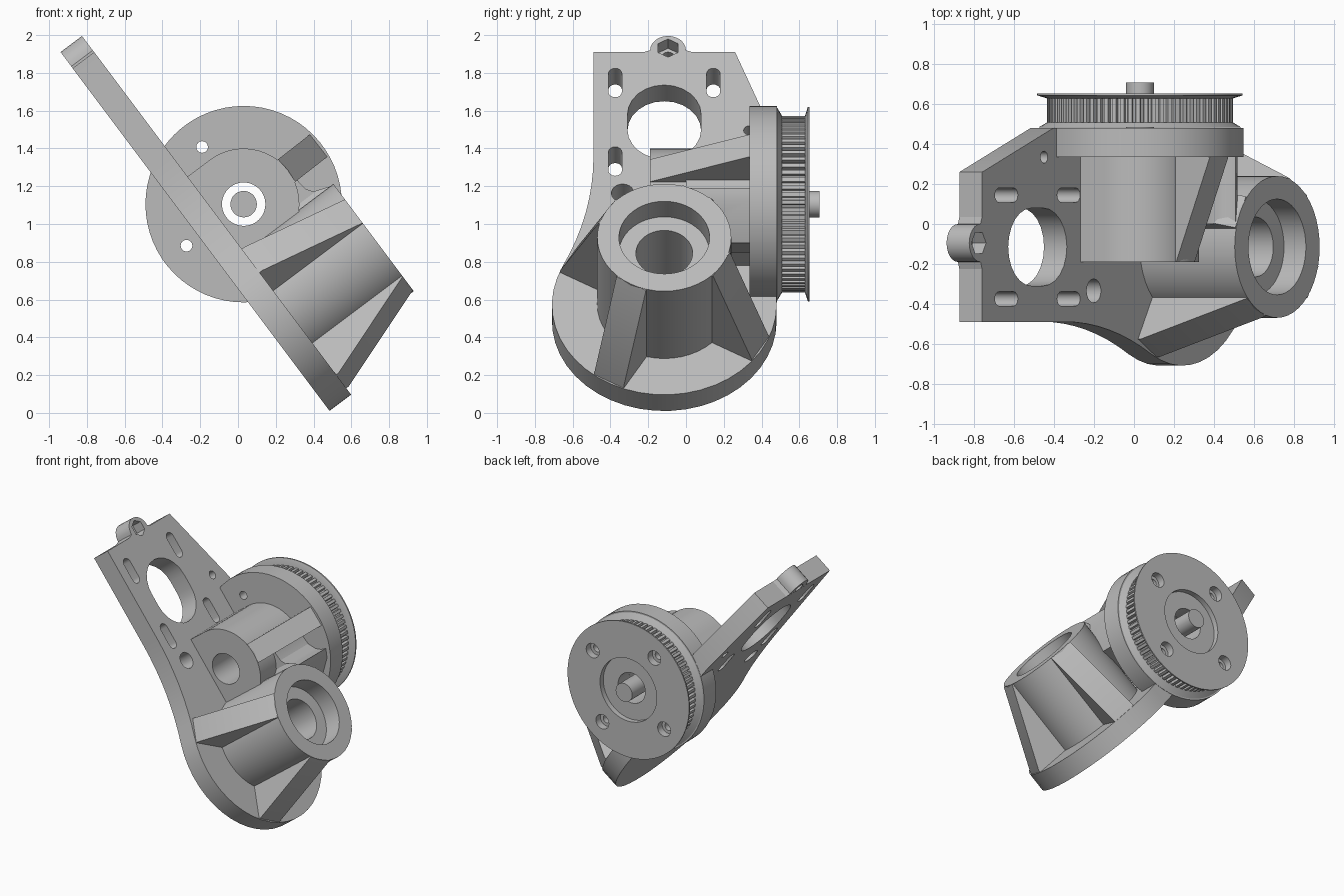
import bpy, bmesh
from math import sin, cos, pi, radians, atan2, hypot
from mathutils import Matrix, Vector

if "Cube" in bpy.data.objects:
    bpy.data.objects.remove(bpy.data.objects["Cube"])

grey = bpy.data.materials.new("grey")
grey.diffuse_color = (0.5, 0.5, 0.5, 1)
grey.use_nodes = True
grey.node_tree.nodes["Principled BSDF"].inputs["Base Color"].default_value = grey.diffuse_color


def frame(a, b, c, o):
    """Matrix from three axes and an origin."""
    return Matrix((a, b, c)).transposed().to_4x4() if o is None else \
        Matrix.Translation(o) @ Matrix((a, b, c)).transposed().to_4x4()


# Tilted plate frame: u down the plate, v = y, w = outward normal
P = frame((0.6, 0, -0.8), (0, 1, 0), (0.8, 0, 0.6), (-0.94, 0, 1.91))
# Spool frame: x, z about the drive axis, depth = -y
S = frame((1, 0, 0), (0, 0, 1), (0, -1, 0), (0.03, 0, 1.105))


def circle(r, cx=0, cy=0, n=48, a0=0.0):
    return [(cx + r * cos(a0 + 2 * pi * i / n), cy + r * sin(a0 + 2 * pi * i / n)) for i in range(n)]


def slot(r, half, cx, cy, n=12):
    right = [(cx + half + r * cos(a), cy + r * sin(a)) for a in [-pi / 2 + pi * i / n for i in range(n + 1)]]
    return right + [(2 * cx - x, 2 * cy - y) for x, y in right]


def prism(name, pts, lo, hi, M, top=None):
    """Extrude an outline; top gives another outline for the far end."""
    bm = bmesh.new()
    a = [bm.verts.new(M @ Vector((x, y, lo))) for x, y in pts]
    b = [bm.verts.new(M @ Vector((x, y, hi))) for x, y in (top or pts)]
    bm.faces.new(a)
    bm.faces.new(b)
    for i in range(len(a)):
        j = (i + 1) % len(a)
        bm.faces.new((a[i], a[j], b[j], b[i]))
    bmesh.ops.recalc_face_normals(bm, faces=bm.faces)
    me = bpy.data.meshes.new(name)
    bm.to_mesh(me)
    bm.free()
    me.materials.append(grey)
    ob = bpy.data.objects.new(name, me)
    bpy.context.collection.objects.link(ob)
    return ob


def ydisc(name, pts, y0, y1, top=None):
    return prism(name, pts, -y0, -y1, S, top)


def cut(ob, cutters):
    for c in cutters:
        m = ob.modifiers.new("cut", 'BOOLEAN')
        m.operation, m.solver, m.object = 'DIFFERENCE', 'EXACT', c


T, CU, CV, R = 0.143, 1.78, -0.115, 0.595   # plate thickness, hub centre, plate end radius

# Mounting plate outline: straight head, concave neck, round foot
fr, u0 = 1.685, 0.8
fc = (u0, -0.49 - fr)
end = atan2(CV - fc[1], CU - fc[0])
neck = [(fc[0] + fr * cos(a), fc[1] + fr * sin(a)) for a in [pi / 2 + (end - pi / 2) * i / 8 for i in range(9)]]
start = end - pi
foot = [(CU + R * cos(a), CV + R * sin(a)) for a in [start + (pi / 2 - start) * i / 26 for i in range(1, 27)]]
plate = prism("mounting_plate", [(0.107, -0.49)] + neck + foot + [(0.7, 0.48), (0.107, 0.26)], 0, T, P)

# Rounded nut tab on the top edge
tab_pts = [(0.2, -0.22), (0.107, -0.225), (0.085, -0.19)]
tab_pts += [(0.095 - 0.095 * sin(a), -0.095 - 0.095 * cos(a)) for a in [pi * i / 12 for i in range(13)]]
tab_pts += [(0.085, 0.0), (0.107, 0.035), (0.2, 0.03)]
tab = prism("nut_tab", tab_pts[:2] + tab_pts[3:16] + tab_pts[17:], 0.0005, T - 0.0005, P)
hex_pocket = prism("hex_cutter", circle(0.06, 0.08, -0.095, 6), 0.06, 0.3, P)
tab_hole = prism("tab_hole_cutter", circle(0.035, 0.08, -0.095, 16), -0.1, 0.3, P)

# Plate openings: motor hole, four slots, two round holes
plate_cuts = [hex_pocket, tab_hole, prism("motor_cutter", slot(0.195, 0.05, 0.57, CV), -0.1, 0.3, P),
              prism("bolt_cutter", circle(0.06, 1.04, -0.335, 20), -0.1, 0.3, P),
              prism("pin_cutter", circle(0.03, 0.625, 0.335, 16), -0.1, 0.3, P)]
for su in (-1, 1):
    for sv in (-1, 1):
        plate_cuts.append(prism("slot_cutter", slot(0.036, 0.06, 0.57 + su * 0.26, CV + sv * 0.26, 8), -0.1, 0.3, P))

# Bearing hub with stepped bore
hub = prism("bearing_hub", circle(0.355, CU, CV), 0.02, 0.737, P)
hub_cuts = [prism("bearing_cutter", circle(0.24, CU, CV), 0.6, 0.9, P),
            prism("bore_cutter", circle(0.15, CU, CV), -0.1, 0.65, P)]

# Four sloping hub ribs
ribs = []
for k in range(4):
    a = radians(-30 + 90 * k)
    d = P.to_3x3() @ Vector((cos(a), sin(a), 0))
    w = P.to_3x3() @ Vector((0, 0, 1))
    F = frame(d, w, d.cross(w), P @ Vector((CU, CV, 0)))
    ribs.append(prism("hub_rib", [(0.3, 0.05), (0.585, 0.05), (0.585, 0.16), (0.35, 0.735), (0.3, 0.735)],
                      -0.09, 0.09, F))

# Drive tube: round top blended to a square base on the plate
arc = [(1.226 + 0.295 * cos(a), 0.293 + 0.295 * sin(a)) for a in [pi * i / 24 for i in range(25)]]
tube_pts = [P @ Vector((u, 0, w)) for u, w in arc + [(0.931, 0.05), (1.521, 0.05)]]
tube = ydisc("drive_tube", [(p.x - 0.03, p.z - 1.105) for p in tube_pts], -0.19, 0.34)

# Round flange behind the tube
flange = ydisc("flange", circle(0.52, n=64), 0.335, 0.482)

# Gusset from tube to flange
g = radians(38)
d = Vector((cos(g), 0, sin(g)))
y = Vector((0, 1, 0))
gusset = prism("gusset", [(0.2, -0.188), (0.29, -0.188), (0.505, 0.34), (0.2, 0.34)], -0.075, 0.075,
               frame(d, y, d.cross(y), (0.03, 0, 1.105)))

# Filleted web joining tube, hub and flange
web_pts = [(0.15, 1.1), (0.29, 1.28), (0.32, 1.225), (0.36, 1.185), (0.42, 1.165), (0.47, 1.17),
           (0.51, 1.19), (0.52, 1.12), (0.46, 0.9), (0.2, 0.85)]
web = ydisc("web", [(x - 0.03, z - 1.105) for x, z in web_pts], 0.0, 0.338)

# Toothed pulley with two flared rims
teeth = 72
tooth_pts = []
for i in range(teeth):
    for f, r in ((0, 0.467), (0.5, 0.467), (0.6, 0.445), (0.9, 0.445)):
        a = 2 * pi * (i + f) / teeth
        tooth_pts.append((r * cos(a), r * sin(a)))
belt = ydisc("pulley_teeth", tooth_pts, 0.483, 0.645)
inner_rim = ydisc("pulley_inner_rim", circle(0.51, n=72), 0.483, 0.508, circle(0.468, n=72))
flare = ydisc("pulley_outer_flare", circle(0.468, n=72), 0.63, 0.645, circle(0.515, n=72))
outer_rim = ydisc("pulley_outer_rim", circle(0.515, n=72), 0.645, 0.655)
shaft = ydisc("drive_shaft", circle(0.07, n=32), 0.33, 0.708)

# Drive bore, rear recess and screw holes
drive_bore = ydisc("drive_cutter", circle(0.115, n=40), -0.5, 0.9)
recess = ydisc("recess_cutter", circle(0.24), 0.615, 0.9)
screw_cuts, head_cuts = [], []
for k in range(4):
    a = radians(36 + 90 * k)
    c = (0.374 * cos(a), 0.374 * sin(a))
    screw_cuts.append(ydisc("screw_cutter", circle(0.031, *c, n=16), 0.3 if k in (1, 2) else 0.345, 0.9))
    head_cuts.append(ydisc("head_cutter", circle(0.055, *c, n=20), 0.6, 0.9))

cut(plate, plate_cuts + hub_cuts[1:])
cut(tab, [hex_pocket, tab_hole])
cut(hub, hub_cuts)
for ob in ribs:
    cut(ob, [drive_bore])
cut(web, hub_cuts + [drive_bore])
cut(tube, [drive_bore])
cut(flange, [drive_bore] + screw_cuts)
for ob in (belt, flare, outer_rim):
    cut(ob, [drive_bore, recess] + screw_cuts + head_cuts)
cut(inner_rim, [drive_bore] + screw_cuts)

# Bake the cuts, drop the cutters, shade curved walls smooth
dg = bpy.context.evaluated_depsgraph_get()
dg.update()
objs = list(bpy.context.collection.objects)
parts = [o for o in objs if "cutter" not in o.name]
baked = [(o, bpy.data.meshes.new_from_object(o.evaluated_get(dg))) for o in parts]
for o, me in baked:
    o.modifiers.clear()
    o.data = me
for o in objs:
    if o not in parts:
        bpy.data.objects.remove(o)
for o in parts:
    o.select_set(True)
bpy.context.view_layer.objects.active = plate
bpy.ops.object.shade_smooth_by_angle(angle=radians(25))
